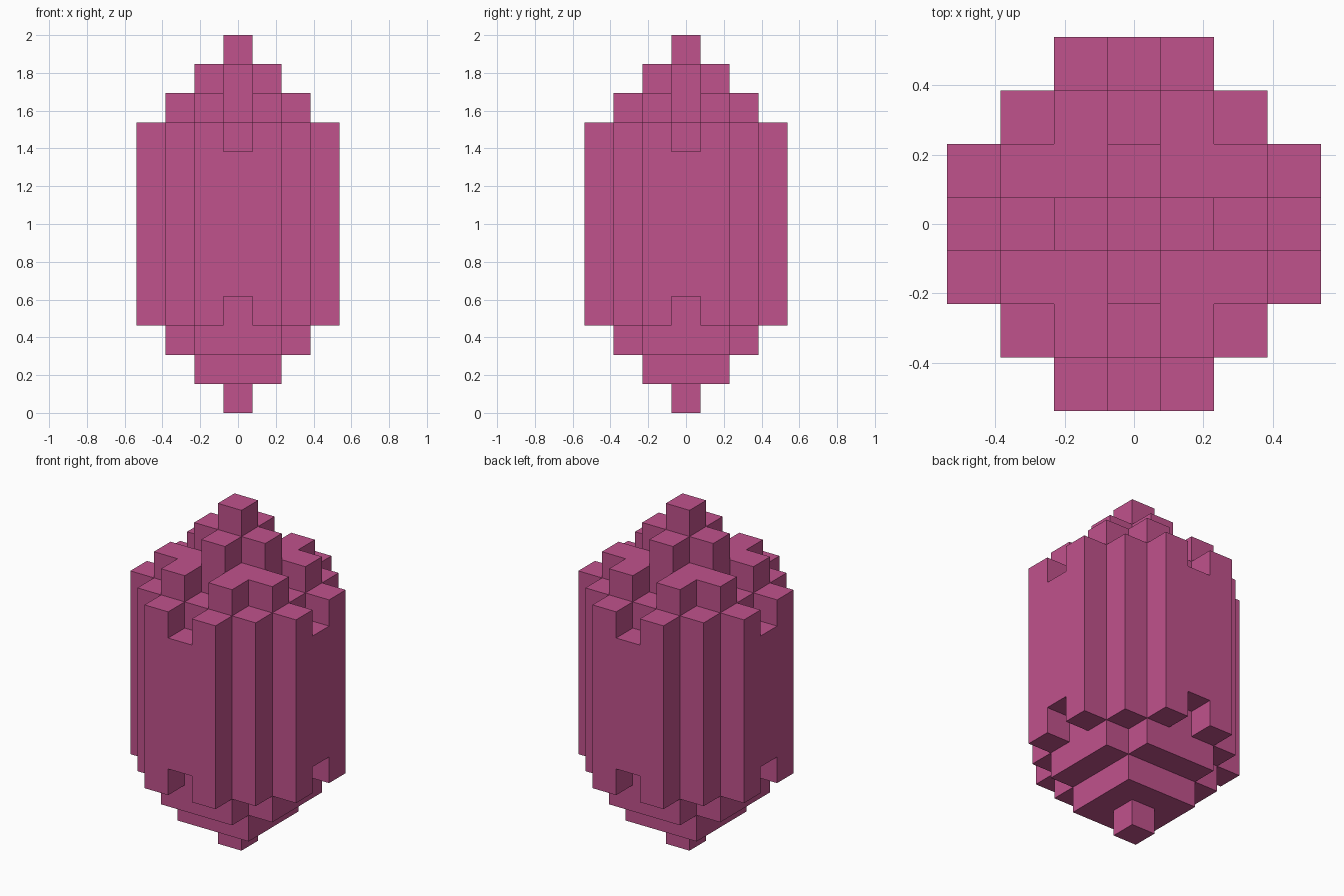
import bpy
import bmesh
import math
from mathutils import Vector

if "Cube" in bpy.data.objects:
    bpy.data.objects.remove(bpy.data.objects["Cube"])

LAYERS = 13
U = 2 / LAYERS  # edge length of one block

pink = bpy.data.materials.new("crystal_pink")
pink.use_nodes = True
colour = (0.527, 0.084, 0.262, 1)
pink.diffuse_color = colour
pink.node_tree.nodes["Principled BSDF"].inputs["Base Color"].default_value = colour


def filled(x, y, k):
    """Whether the block at column (x, y) and layer k is solid."""
    far, near = max(abs(x), abs(y)), min(abs(x), abs(y))
    spread = far + near
    if k in (0, 12):                      # tips
        return far == 0
    if k == 1:                            # square foot
        return far <= 1
    if k == 2:                            # lower step
        return far <= 2 and spread <= 3
    if 3 <= k <= 9:                       # body, notched at mid-side on both ends
        notch = k in (3, 9) and far == 3 and near == 0
        return far <= 3 and spread <= 4 and not notch
    if k == 10:                           # crown of corner pieces
        return far <= 2 and spread <= 3 and not (far == 2 and near == 0)
    if k == 11:                           # plus-shaped cap
        return spread <= 1
    return False


def add_face(bm, centre, normal):
    """One block side, wound to face along its normal."""
    a = Vector((normal.y, normal.z, normal.x))
    b = normal.cross(a)
    corners = [centre + (normal + a * s + b * t) * 0.5
               for s, t in ((-1, -1), (1, -1), (1, 1), (-1, 1))]
    bm.faces.new([bm.verts.new(c * U) for c in corners])


# Outer skin of the stacked blocks
bm = bmesh.new()
directions = [Vector(d) * s for d in ((1, 0, 0), (0, 1, 0), (0, 0, 1)) for s in (1, -1)]
for k in range(LAYERS):
    for x in range(-3, 4):
        for y in range(-3, 4):
            if not filled(x, y, k):
                continue
            for d in directions:
                if not filled(x + int(d.x), y + int(d.y), k + int(d.z)):
                    add_face(bm, Vector((x, y, k + 0.5)), d)

# Weld the blocks and merge flat areas into single faces
bmesh.ops.remove_doubles(bm, verts=bm.verts[:], dist=U * 0.01)
bmesh.ops.dissolve_limit(bm, angle_limit=math.radians(1),
                         verts=bm.verts[:], edges=bm.edges[:])

mesh = bpy.data.meshes.new("crystal")
bm.to_mesh(mesh)
bm.free()
mesh.materials.append(pink)
bpy.context.collection.objects.link(bpy.data.objects.new("crystal", mesh))
